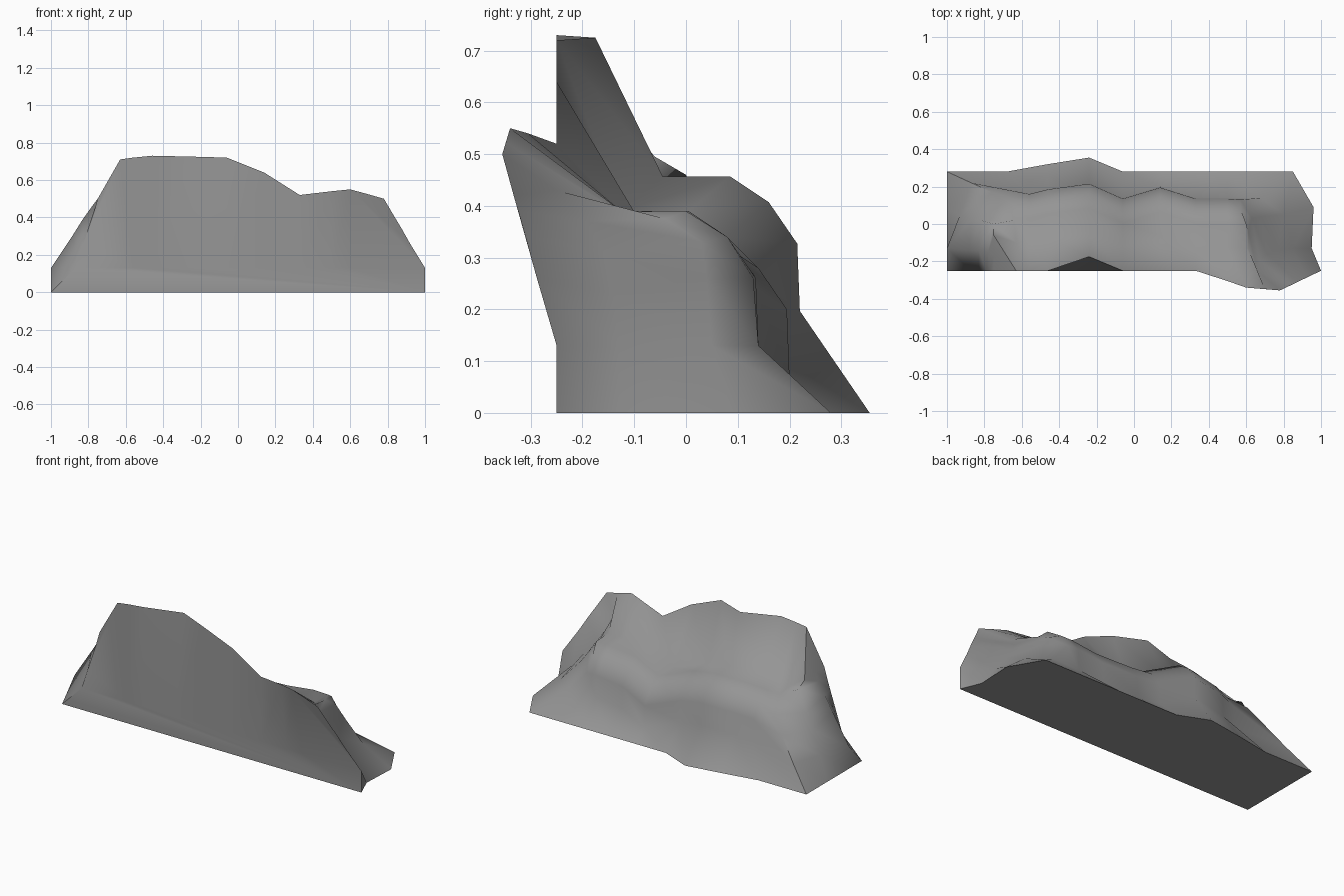
import bpy
import bmesh
import math

default = bpy.data.objects.get("Cube")
if default:
    bpy.data.objects.remove(default, do_unlink=True)

# Single stone colour
stone = bpy.data.materials.new("stone_grey")
stone.use_nodes = True
colour = (0.3, 0.3, 0.3, 1.0)
stone.diffuse_color = colour
stone.node_tree.nodes["Principled BSDF"].inputs["Base Color"].default_value = colour

bm = bmesh.new()
cache = {}
FRONT = -0.25


def vert(point):
    """Return a shared vertex for a position."""
    key = tuple(round(c, 3) for c in point)
    if key not in cache:
        cache[key] = bm.verts.new(key)
    return cache[key]


def face(*points):
    """Add a face, dropping repeated corners."""
    corners = list(dict.fromkeys(vert(p) for p in points))
    if len(corners) > 2 and bm.faces.get(corners) is None:
        bm.faces.new(corners)


# Shared back profile: skirt, bulge, shoulder, terrace edge, terrace foot
STEP = [(0, .13), (-.005, .26), (-.06, .34), (-.135, .39), (-.265, .39)]


def back_column(x, base_x, base_y, bulge, lift, top_y, top_z):
    """Column of points climbing the back slope to the crest."""
    climb = [(x, bulge + dy, z + lift) for dy, z in STEP]
    return [(base_x, base_y, 0)] + climb + [(x, top_y, top_z)]


# Left end, from the front edge round the raised rim to the back corner
crest_left = (-.63, FRONT, .71)
left_end = [
    [(-1, FRONT, 0), (-.87, FRONT, .13), (-.83, FRONT, .25), (-.79, FRONT, .37),
     (-.77, FRONT, .43), (-.75, FRONT, .5), crest_left],
    [(-1, -.13, 0), (-1, -.13, .13), (-.88, -.14, .31), (-.83, -.14, .39),
     (-.78, -.15, .46), (-.75, -.17, .5), crest_left],
    [(-1, .08, 0), (-.93, .05, .13), (-.87, .03, .26), (-.82, .02, .35),
     (-.75, 0, .46), (-.75, -.06, .495), crest_left],
    [(-1, .28, 0), (-.87, .22, .13), (-.76, .17, .25), (-.68, .13, .34),
     (-.64, .02, .41), (-.63, -.1, .42), crest_left],
]

# Long back slope, with a hollow right of the main bulge
back = [
    back_column(-.56, -.68, .28, .165, .03, FRONT, .72),
    back_column(-.46, -.46, .32, .19, .05, FRONT, .73),
    back_column(-.24, -.24, .355, .22, .067, -.175, .725),
    back_column(-.06, -.06, .28, .14, 0, FRONT, .72),
    back_column(.14, .14, .28, .2, -.06, FRONT, .64),
    back_column(.33, .33, .28, .14, -.02, FRONT, .52),
    back_column(.5, .5, .28, .14, 0, -.305, .54),
]

# Right end, from the back corner round to the leaning front edge
peak = (.78, -.355, .5)
right_end = [
    [(.85, .28, 0), (.68, .14, .13), (.57, .13, .26), (.57, .08, .34),
     (.6, 0, .39), (.6, -.125, .39), (.6, -.34, .55)],
    [(.96, .09, 0), (.8, .05, .13), (.68, .04, .26), (.63, .03, .33),
     (.61, -.04, .375), (.61, -.13, .388), (.7, -.348, .523)],
    [(.95, -.13, 0), (.85, -.13, .13), (.77, -.14, .23), (.71, -.16, .31),
     (.67, -.19, .37), (.66, -.25, .43), peak],
    [(1, FRONT, 0), (1, FRONT, .13), (.92, -.288, .26), (.875, -.31, .34),
     (.845, -.324, .39), (.827, -.333, .42), peak],
]

# Skin the slopes between neighbouring columns
columns = left_end + back + right_end
for a, b in zip(columns, columns[1:]):
    for i in range(len(a) - 1):
        face(a[i], b[i], b[i + 1], a[i + 1])

# Front wall: upright footing with panels above that follow the crest
crest = [c[-1] for c in back + right_end[:1]]
footing = [(p[0], FRONT, .13) for p in crest]
for i in range(len(crest) - 1):
    face(footing[i], footing[i + 1], crest[i + 1], crest[i])
left_edge, right_edge = left_end[0], right_end[-1]
face(*left_edge[1:], crest[0], footing[0])
face(footing[-1], crest[-1], right_end[1][-1], *reversed(right_edge[1:]))
face(*left_edge[:2], *footing, *reversed(right_edge[:2]))

# Flat underside
face(*[c[0] for c in columns])

bmesh.ops.recalc_face_normals(bm, faces=bm.faces)
mesh = bpy.data.meshes.new("rock_ledge")
bm.to_mesh(mesh)
bm.free()
mesh.materials.append(stone)
rock = bpy.data.objects.new("rock_ledge", mesh)
bpy.context.collection.objects.link(rock)

# Smooth slopes with crisp edges at the walls
bpy.ops.object.select_all(action="DESELECT")
rock.select_set(True)
bpy.context.view_layer.objects.active = rock
bpy.ops.object.shade_smooth_by_angle(angle=math.radians(62))
